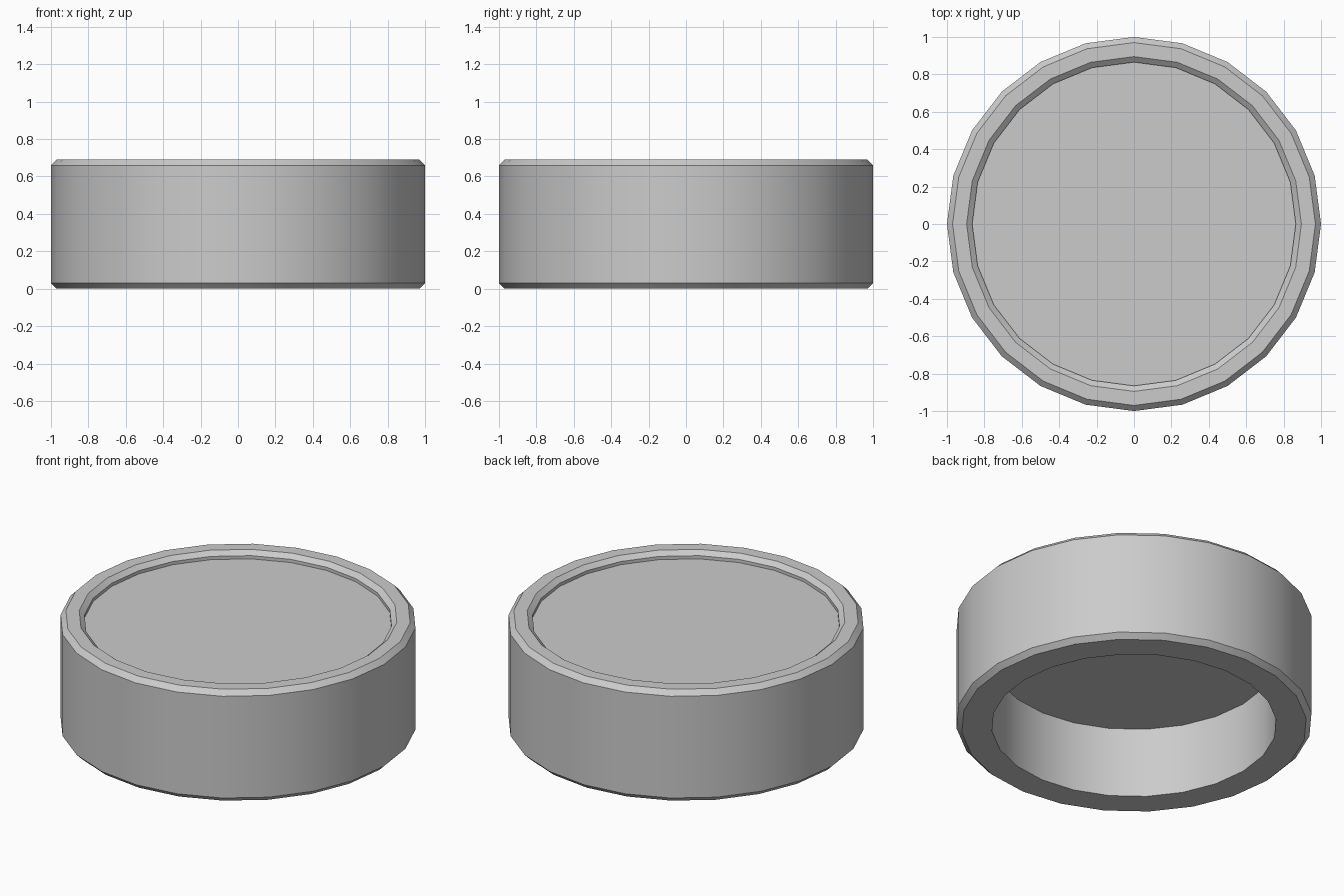
import bpy, bmesh
from math import sin, cos, tau, radians

if "Cube" in bpy.data.objects:
    bpy.data.objects.remove(bpy.data.objects["Cube"])

SIDES = 24

# Closed half-section (radius, height), from underside cavity centre to top recess centre
PROFILE = [
    (0, 0.435), (0.80, 0.435), (0.80, 0),           # hollow underside
    (0.97, 0), (1.0, 0.03),                         # lower bevel
    (1.0, 0.66), (0.97, 0.69),                      # outer wall, upper bevel
    (0.895, 0.69), (0.865, 0.665),                  # rim, inner bevel
    (0.865, 0.645), (0, 0.645),                     # shallow top recess
]


def lathe(name, profile, sides):
    """Revolve a profile whose two ends lie on the axis, capping them with n-gons."""
    bm = bmesh.new()
    rings = [[bm.verts.new((r * cos(tau * i / sides), r * sin(tau * i / sides), z))
              for i in range(sides)] for r, z in profile[1:-1]]
    for a, b in zip(rings, rings[1:]):
        for i in range(sides):
            j = (i + 1) % sides
            bm.faces.new((a[i], a[j], b[j], b[i]))
    bm.faces.new(rings[0][::-1])
    bm.faces.new(rings[-1])
    bmesh.ops.recalc_face_normals(bm, faces=bm.faces)
    mesh = bpy.data.meshes.new(name)
    bm.to_mesh(mesh)
    bm.free()
    obj = bpy.data.objects.new(name, mesh)
    bpy.context.collection.objects.link(obj)
    return obj


# Hollow round cap with a rimmed top
cap = lathe("round_cap", PROFILE, SIDES)
bpy.context.view_layer.objects.active = cap
cap.select_set(True)
bpy.ops.object.shade_smooth_by_angle(angle=radians(30))
